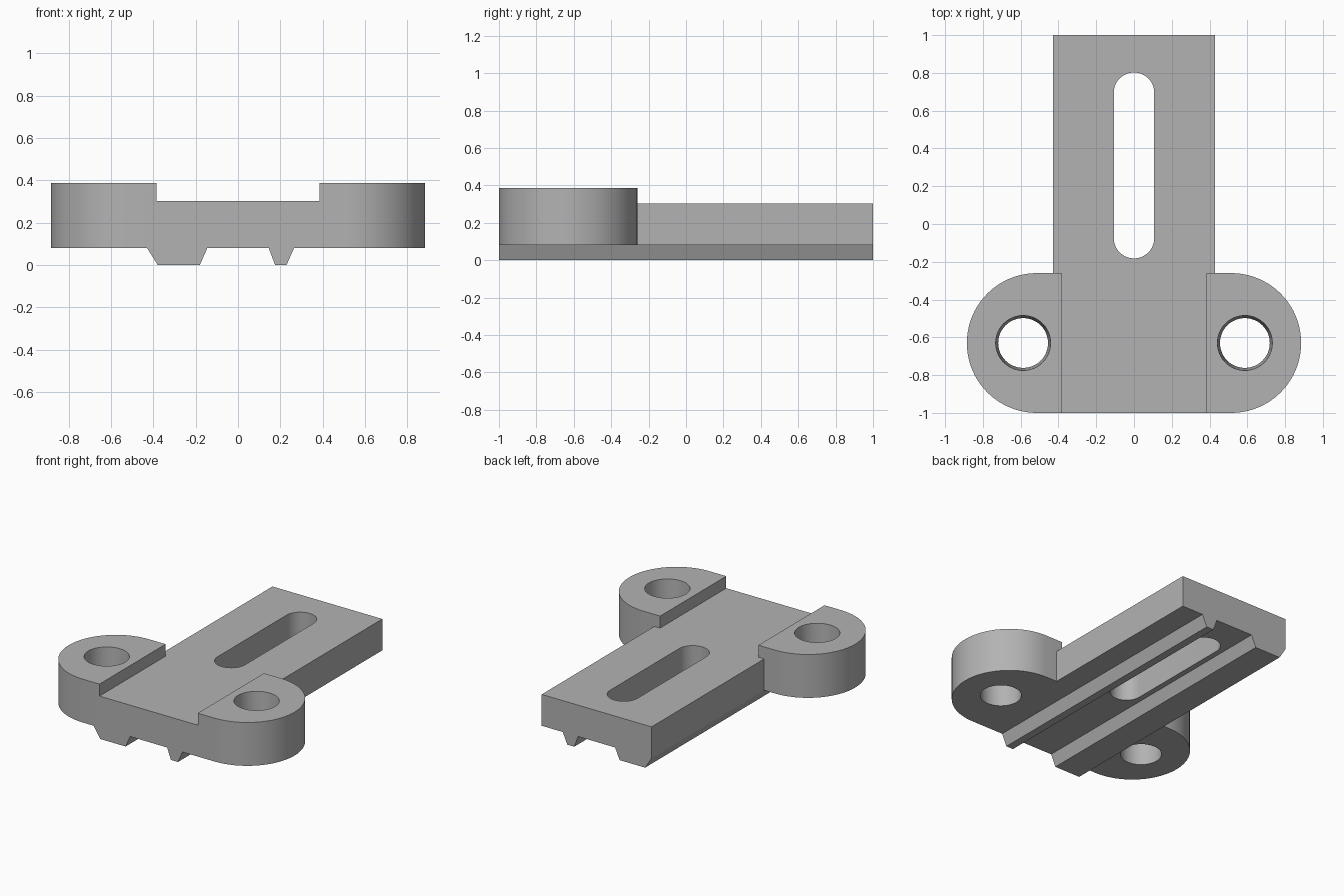
import bpy, bmesh
from math import cos, sin, pi, radians

if "Cube" in bpy.data.objects:
    bpy.data.objects.remove(bpy.data.objects["Cube"], do_unlink=True)

COLOUR = (0.45, 0.45, 0.45, 1)
grey = bpy.data.materials.new("plain_grey")
grey.use_nodes = True
grey.diffuse_color = COLOUR
grey.node_tree.nodes["Principled BSDF"].inputs["Base Color"].default_value = COLOUR


def loft(name, bottom, top):
    """Closed solid between two matching rings of points."""
    bm = bmesh.new()
    a = [bm.verts.new(p) for p in bottom]
    b = [bm.verts.new(p) for p in top]
    bm.faces.new(a)
    bm.faces.new(b)
    n = len(a)
    for i in range(n):
        j = (i + 1) % n
        bm.faces.new((a[i], a[j], b[j], b[i]))
    bmesh.ops.recalc_face_normals(bm, faces=bm.faces)
    mesh = bpy.data.meshes.new(name)
    bm.to_mesh(mesh)
    bm.free()
    mesh.materials.append(grey)
    obj = bpy.data.objects.new(name, mesh)
    bpy.context.collection.objects.link(obj)
    return obj


def arc(cx, cy, r, start, end, steps):
    angles = [start + (end - start) * i / steps for i in range(steps + 1)]
    return [(cx + r * cos(t), cy + r * sin(t)) for t in angles]


def at(points, z):
    return [(x, y, z) for x, y in points]


def combine(target, other, operation):
    mod = target.modifiers.new(operation.title(), "BOOLEAN")
    mod.operation, mod.object, mod.solver = operation, other, "EXACT"
    bpy.context.view_layer.objects.active = target
    bpy.ops.object.modifier_apply(modifier=mod.name)
    bpy.data.objects.remove(other, do_unlink=True)


# Slide plate with its two tapered rails underneath
profile = [(-.43, .08), (-.38, 0), (-.18, 0), (-.145, .08), (.145, .08), (.175, 0),
           (.23, 0), (.265, .08), (.43, .08), (.43, .302), (-.43, .302)]
plate = loft("slotted_mounting_plate",
             [(x, -1, z) for x, z in profile], [(x, 1, z) for x, z in profile])

# Rounded ears, each with a slightly tapered bolt hole
EAR_Y, EAR_R = -.63, .37
for side in (-1, 1):
    outline = [(.385, EAR_Y - EAR_R)] + arc(.515, EAR_Y, EAR_R, -pi / 2, pi / 2, 40)
    outline.append((.385, EAR_Y + EAR_R))
    outline = [(side * x, y) for x, y in outline]
    combine(plate, loft("ear", at(outline, .08), at(outline, .387)), "UNION")
for side in (-1, 1):
    rings = [arc(side * .587, EAR_Y, r, 0, 2 * pi, 48)[:-1] for r in (.13, .147)]
    combine(plate, loft("hole_cutter", at(rings[0], .04), at(rings[1], .42)), "DIFFERENCE")

# Long adjustment slot
slot = arc(0, .695, .107, 0, pi, 24) + arc(0, -.075, .107, pi, 2 * pi, 24)
combine(plate, loft("slot_cutter", at(slot, -.1), at(slot, .5)), "DIFFERENCE")

# Smooth the curved walls, keep the machined edges crisp
bpy.ops.object.select_all(action="DESELECT")
plate.select_set(True)
bpy.context.view_layer.objects.active = plate
bpy.ops.object.shade_smooth_by_angle(angle=radians(25))
